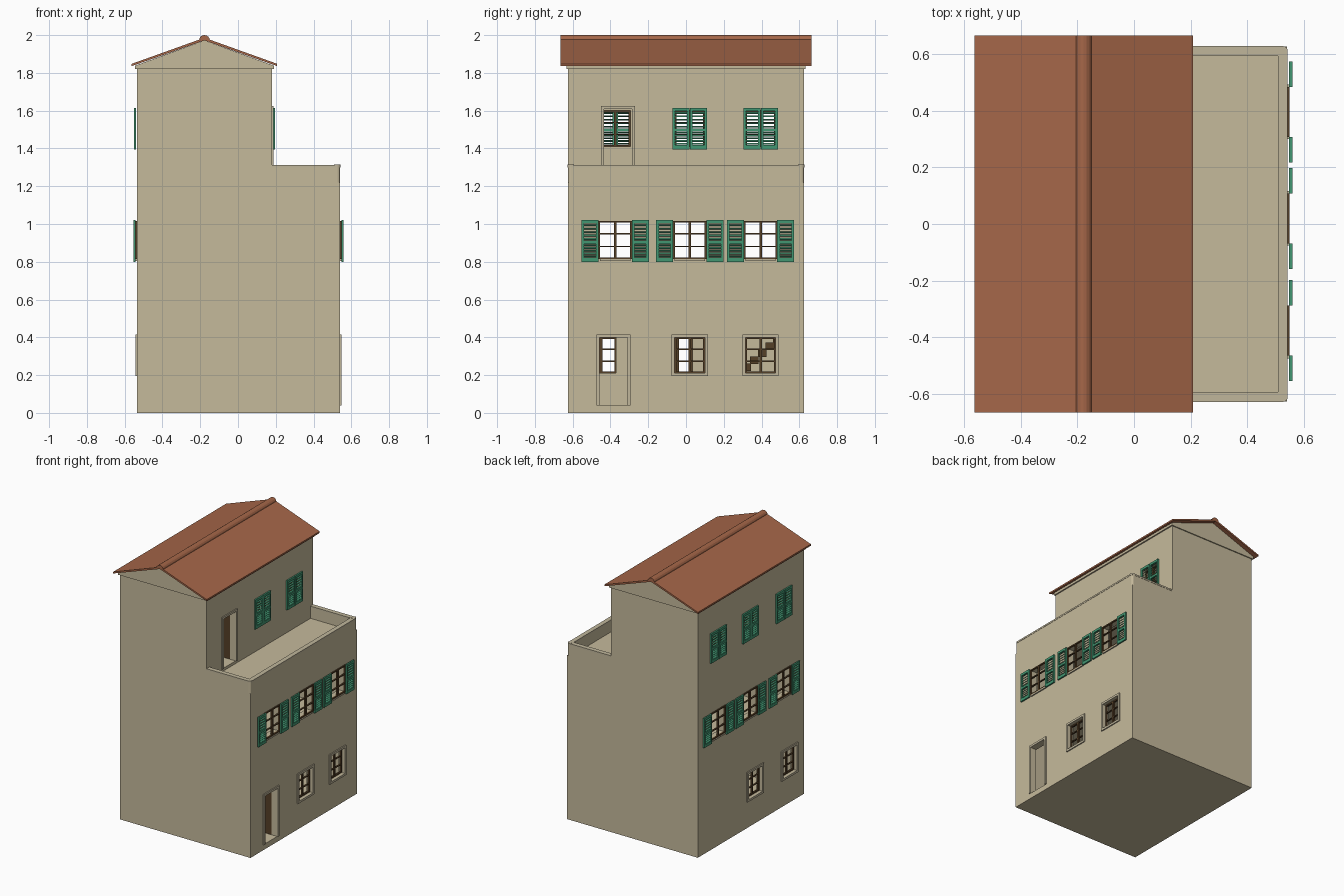
import bpy, bmesh, math
from mathutils import Matrix, Vector

if "Cube" in bpy.data.objects:
    bpy.data.objects.remove(bpy.data.objects["Cube"])


def material(name, rgb):
    m = bpy.data.materials.new(name)
    m.diffuse_color = (*rgb, 1)
    m.use_nodes = True
    m.node_tree.nodes["Principled BSDF"].inputs["Base Color"].default_value = m.diffuse_color
    return m


WALL = material("beige plaster", (0.56, 0.49, 0.33))
STONE = material("pale stone", (0.53, 0.47, 0.33))
TILE = material("terracotta", (0.38, 0.135, 0.066))
GREEN = material("shutter green", (0.055, 0.31, 0.17))
BROWN = material("dark wood", (0.09, 0.05, 0.02))


class Part:
    """Collects boxes and prisms into one named object."""
    def __init__(self, name, mat):
        self.name, self.mat, self.bm = name, mat, bmesh.new()

    def box(self, x0, x1, y0, y1, z0, z1, tilt=0.0):
        c = Vector(((x0 + x1) / 2, (y0 + y1) / 2, (z0 + z1) / 2))
        m = Matrix.Translation(c) @ Matrix.Rotation(tilt, 4, 'Y') @ Matrix.Diagonal(
            (abs(x1 - x0), abs(y1 - y0), abs(z1 - z0), 1))
        bmesh.ops.create_cube(self.bm, size=1, matrix=m)

    def prism(self, profile, y0, y1):
        # extrude an x-z profile along y
        vs = [self.bm.verts.new((x, y0, z)) for x, z in profile]
        f = self.bm.faces.new(vs)
        r = bmesh.ops.extrude_face_region(self.bm, geom=[f])
        nv = [v for v in r["geom"] if isinstance(v, bmesh.types.BMVert)]
        bmesh.ops.translate(self.bm, verts=nv, vec=(0, y1 - y0, 0))

    def cylinder(self, x, y, z0, z1, r):
        bmesh.ops.create_cone(self.bm, cap_ends=True, segments=16, radius1=r, radius2=r,
                              depth=z1 - z0, matrix=Matrix.Translation((x, y, (z0 + z1) / 2)))

    def done(self):
        bmesh.ops.recalc_face_normals(self.bm, faces=self.bm.faces)
        me = bpy.data.meshes.new(self.name)
        self.bm.to_mesh(me)
        self.bm.free()
        me.materials.append(self.mat)
        ob = bpy.data.objects.new(self.name, me)
        bpy.context.collection.objects.link(ob)
        return ob


# key dimensions
XB, XT, XF, YW = -0.535, 0.18, 0.54, 0.625
DECK, T = 1.22, 0.045
RIDGE = (XB + XT) / 2
COLS = (-0.375, 0.02, 0.395)          # window columns along y
BACK_GROUND = (-0.45, -0.045)
HW = 0.08                             # half width of an opening

# wall openings: kind, wall plane, outward sign, y centre, z range
openings = [("door", XF, 1, -0.385, 0.04, 0.40), ("door", XT, 1, -0.36, DECK + 0.02, 1.61)]
openings += [("ground", XF, 1, y, 0.21, 0.40) for y in COLS[1:]]
openings += [("ground", XB, -1, y, 0.21, 0.40) for y in BACK_GROUND]
openings += [("open", x, s, y, 0.82, 1.01) for x, s in ((XF, 1), (XB, -1)) for y in COLS]
openings += [("closed", XT, 1, y, 1.41, 1.60) for y in COLS[1:]]
openings += [("closed", XB, -1, y, 1.41, 1.60) for y in COLS]

# hollow stepped body
body = Part("house_walls", WALL)
body.prism([(XB, 0), (XF, 0), (XF, DECK), (XT, DECK), (XT, 1.82), (XB, 1.82)], -YW, YW)
walls = body.done()
rooms = Part("room_cutter", WALL)
for x1, z0, z1 in ((XF - T, 0.04, 0.59), (XF - T, 0.62, 1.19), (XT - T, DECK + 0.02, 1.79)):
    rooms.box(XB + T, x1, -YW + T, YW - T, z0, z1)
holes = Part("opening_cutter", WALL)
for kind, x, s, y, z0, z1 in openings:
    hw = 0.074 if kind == "door" else HW
    holes.box(x - s * 0.08, x + s * 0.05, y - hw, y + hw, z0, z1)
bpy.context.view_layer.objects.active = walls
for cutter in (rooms.done(), holes.done()):
    cutter.hide_render = True
    mod = walls.modifiers.new("cut", 'BOOLEAN')
    mod.operation, mod.object, mod.solver = 'DIFFERENCE', cutter, 'EXACT'
    bpy.ops.object.modifier_apply(modifier=mod.name)
    bpy.data.objects.remove(cutter)


def surround(p, x, s, y, hw, z0, z1, sill):
    a, b, w = x - s * 0.002, x + s * 0.008, 0.016
    for k in (-1, 1):
        p.box(a, b, y + k * hw, y + k * (hw + w), z0, z1)
    p.box(a, b, y - hw - w, y + hw + w, z1, z1 + w)
    if sill:
        p.box(a, b, y - hw - w, y + hw + w, z0 - w, z0)


def window(p, xa, xb, y, hw, z0, z1):
    w = 0.009
    for k in (-1, 1):
        p.box(xa, xb, y + k * hw, y + k * (hw - w), z0, z1)
    p.box(xa, xb, y - 0.007, y + 0.007, z0, z1)
    p.box(xa, xb, y - hw, y + hw, z0, z0 + w)
    p.box(xa, xb, y - hw, y + hw, z1 - w, z1)
    for i in (1, 2):
        z = z0 + (z1 - z0) * i / 3
        p.box(xa, xb, y - hw, y + hw, z - 0.003, z + 0.003)


def shutter(p, x, s, y, z0, z1):
    # stiles, three rails and two banks of tilted slats
    a, b, hw, w = x + s * 0.007, x + s * 0.018, 0.045, 0.014
    for k in (-1, 1):
        p.box(a, b, y + k * hw, y + k * (hw - w), z0, z1)
    mid = z0 + (z1 - z0) * 0.47
    for za, zb in ((z0, z0 + 0.022), (mid - 0.008, mid + 0.008), (z1 - 0.018, z1)):
        p.box(a, b, y - hw + w, y + hw - w, za, zb)
    for za, zb in ((z0 + 0.022, mid - 0.008), (mid + 0.008, z1 - 0.018)):
        for i in range(5):
            z = za + (zb - za) * (i + 0.5) / 5
            p.box(x + s * 0.008, x + s * 0.019, y - hw + w, y + hw - w,
                  z - 0.0015, z + 0.0015, s * math.radians(38))


# surrounds, casements, shutters and door leaves
stone = Part("stone_surrounds", STONE)
frames = Part("window_frames", BROWN)
shutters = Part("shutters", GREEN)
leaves = Part("door_leaves", BROWN)
for kind, x, s, y, z0, z1 in openings:
    if kind == "door":
        surround(stone, x, s, y, 0.074, z0, z1, False)
        leaves.box(x - T, x - T - 0.14, y + 0.074, y + 0.086, z0, z1)
    elif kind == "ground":
        surround(stone, x, s, y, HW, z0, z1, True)
        window(frames, x - s * 0.03, x - s * 0.018, y, HW, z0, z1)
    elif kind == "open":
        window(frames, x - s * 0.004, x + s * 0.008, y, 0.088, z0 - 0.006, z1 + 0.006)
        stone.box(x, x + s * 0.009, y - HW, y + HW, z0 - 0.016, z0 - 0.006)
        for k in (-1, 1):
            shutter(shutters, x, s, y + k * 0.133, 0.80, 1.02)
    else:
        window(frames, x - s * 0.03, x - s * 0.018, y, HW, z0, z1)
        for k in (-1, 1):
            shutter(shutters, x - s * 0.003, s, y + k * 0.046, 1.395, 1.615)
for part in (stone, frames, shutters, leaves):
    part.done()

# terrace parapet with rounded corner posts and a thin coping
parapet = Part("terrace_parapet", WALL)
coping = Part("parapet_coping", STONE)
for p, z0, z1, e in ((parapet, DECK, 1.30, 0.0), (coping, 1.30, 1.312, 0.002)):
    p.box(XF - 0.03 - e, XF + e, -YW + 0.015, YW - 0.015, z0, z1)
    for k in (-1, 1):
        p.box(XT, XF - 0.015, k * (YW + e), k * (YW - 0.03 - e), z0, z1)
        p.cylinder(XF - 0.015, k * (YW - 0.015), z0, z1 + e, 0.015 + e)
parapet.done()
coping.done()

# cornice band and gable block under the roof
gable = Part("gable_and_cornice", WALL)
gable.prism([(XB - 0.01, 1.82), (XT + 0.01, 1.82), (XT + 0.01, 1.838),
             (RIDGE, 1.972), (XB - 0.01, 1.838)], -YW - 0.008, YW + 0.008)
gable.done()

# pitched roof and ridge cap
roof = Part("tiled_roof", TILE)
E = 0.385
roof.prism([(RIDGE - E, 1.836), (RIDGE, 1.972), (RIDGE + E, 1.836),
            (RIDGE + E, 1.848), (RIDGE, 1.986), (RIDGE - E, 1.848)], -0.664, 0.664)
roof.done()
ridge = Part("ridge_cap", TILE)
ridge.prism([(RIDGE + 0.028 * math.cos(a), 1.974 + 0.026 * math.sin(a))
             for a in (math.pi * i / 8 for i in range(9))], -0.664, 0.664)
ridge.done()

# inner staircase along the back wall
stairs = Part("inner_stairs", BROWN)
for i in range(12):
    y, z = 0.10 + i * 0.04, 0.04 + (i + 1) * 0.037
    stairs.box(XB + T, XB + T + 0.16, y, y + 0.045, z - 0.04, z)
stairs.done()
